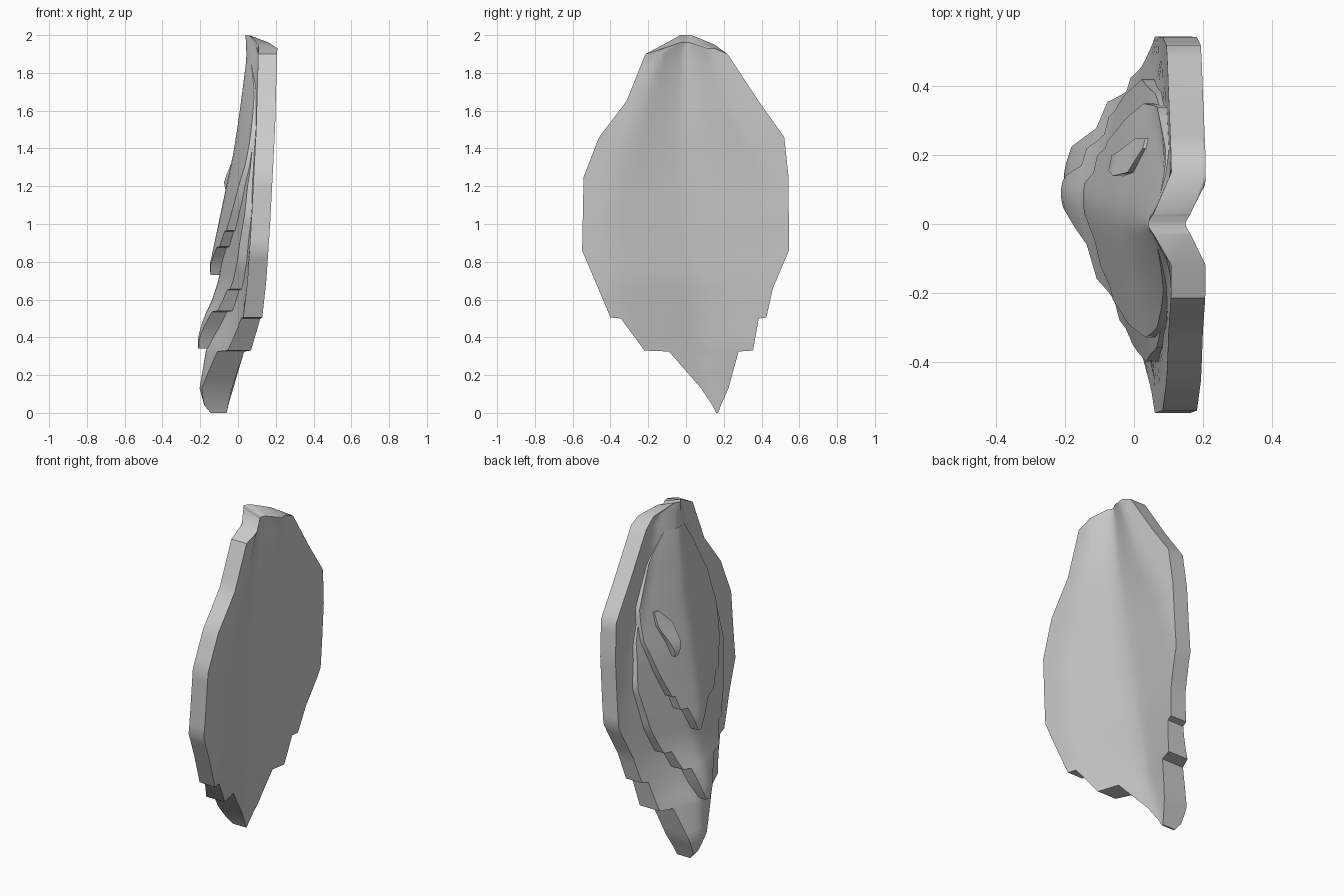
import bpy, bmesh, math

if "Cube" in bpy.data.objects:
    bpy.data.objects.remove(bpy.data.objects["Cube"])


def lerp(table, z):
    """Piecewise linear lookup; table runs from high z to low z."""
    if z >= table[0][0]:
        return table[0][1]
    for (z0, v0), (z1, v1) in zip(table, table[1:]):
        if z >= z1:
            return v1 + (v0 - v1) * (z - z1) / (z0 - z1)
    return table[-1][1]


# Profiles along the height: rim position, ridge depth, ridge width, ridge line, ridge thickness
EDGE = [(2, .21), (1.9, .207), (1.5, .196), (1, .17), (.7, .15), (.5, .128), (.33, .11), (0, .04)]
DEPTH = [(2, .06), (1.6, .07), (1, .085), (.7, .095), (.33, .115), (0, .1)]
WIDTH = [(2, .1), (1.6, .24), (1.2, .42), (.9, .47), (0, .47)]
RIDGE = [(1.6, 0), (1, .045), (.73, .08), (.35, .09), (0, .165)]
THICK = [(2, .11), (1.9, .1), (.6, .105), (.45, .13), (.33, .165), (.13, .165), (.04, .125), (0, .085)]
RIM = .1


def bump(y, z):
    """Softly rounded ridge, 1 on the ridge line and 0 beyond its width."""
    u = abs(y - lerp(RIDGE, z)) / lerp(WIDTH, z)
    return max(0, 1.1 - math.sqrt(u * u * 1.2 + .01))


def back_x(y, z):
    return lerp(EDGE, z) - lerp(DEPTH, z) * bump(y, z)


def front_x(y, z):
    return back_x(y, z) - RIM - (lerp(THICK, z) - RIM) * bump(y, z)


def leaf(name, rows, front, back, half=8):
    """Closed curved leaf from rows of (z, y_min, y_max)."""
    fine = []
    for a, b in zip(rows, rows[1:]):
        n = max(1, math.ceil((a[0] - b[0]) / .06))
        fine += [[p + (q - p) * i / n for p, q in zip(a, b)] for i in range(n)]
    fine.append(rows[-1])
    bm = bmesh.new()
    grids = ([], [])
    for z, lo, hi in fine:
        mid = min(max(lerp(RIDGE, z), lo + .3 * (hi - lo)), hi - .3 * (hi - lo))
        ys = [lo + (mid - lo) * i / half for i in range(half)]
        ys += [mid + (hi - mid) * i / half for i in range(half + 1)]
        # the top end slopes down towards the back
        for g, fn, slope in zip(grids, (front, back), (0, .4)):
            g.append([bm.verts.new((fn(y, z), y, z - slope * max(0, z - 1.9))) for y in ys])
    for g in grids:
        for r0, r1 in zip(g, g[1:]):
            for i in range(2 * half):
                bm.faces.new((r0[i], r0[i + 1], r1[i + 1], r1[i]))
    # rim joining front and back
    loops = [g[0] + [r[-1] for r in g[1:]] + g[-1][-2::-1] + [r[0] for r in g[-2:0:-1]] for g in grids]
    for i in range(len(loops[0])):
        j = (i + 1) % len(loops[0])
        bm.faces.new((loops[0][i], loops[0][j], loops[1][j], loops[1][i]))
    bmesh.ops.recalc_face_normals(bm, faces=bm.faces)
    me = bpy.data.meshes.new(name)
    bm.to_mesh(me)
    bm.free()
    ob = bpy.data.objects.new(name, me)
    bpy.context.collection.objects.link(ob)
    bpy.ops.object.select_all(action='DESELECT')
    bpy.context.view_layer.objects.active = ob
    ob.select_set(True)
    bpy.ops.object.shade_smooth_by_angle(angle=math.radians(40))


def overlay(name, rows, lift):
    """Leaf lying on the front of the base, raised by the lift profile."""
    leaf(name, rows, lambda y, z: front_x(y, z) - lerp(lift, z), lambda y, z: front_x(y, z) + .02)


# Base slab with stepped lower edge and pointed tail
leaf("base_plate", [
    (2, -.03, .03), (1.95, -.12, .15), (1.9, -.215, .22), (1.65, -.315, .385),
    (1.46, -.46, .52), (1.25, -.542, .543), (.86, -.55, .545), (.66, -.465, .46),
    (.505, -.4, .425), (.5, -.345, .385), (.33, -.22, .355), (.325, -.09, .278),
    (.13, .08, .225), (.04, .14, .185), (0, .16, .17)], front_x, back_x)

# Middle leaf
overlay("middle_leaf", [
    (1.65, -.2, .24), (1.3, -.36, .38), (1.05, -.4, .42), (.8, -.35, .37),
    (.655, -.28, .31), (.65, -.22, .26), (.54, -.16, .22), (.535, -.06, .17),
    (.42, .03, .14), (.34, .07, .11)],
    [(1.65, 0), (1.3, .02), (1, .04), (.7, .055), (.5, .085), (.4, .075), (.34, .045)])

# Top leaf
overlay("top_leaf", [
    (1.85, -.07, .09), (1.7, -.19, .22), (1.48, -.3, .34), (1.3, -.33, .35),
    (1.12, -.29, .3), (.965, -.22, .24), (.96, -.18, .22), (.88, -.12, .2),
    (.875, -.05, .15), (.79, .03, .12), (.73, .065, .095)],
    [(1.85, 0), (1.64, .015), (1.37, .037), (1.2, .06), (1, .085), (.79, .108), (.73, .1)])

# Small raised chip on the top leaf
overlay("small_chip", [
    (1.44, .22, .25), (1.36, .15, .25), (1.26, .14, .21), (1.18, .17, .19)],
    [(1.44, .04), (1.36, .055), (1.2, .1), (1.18, .085)])
